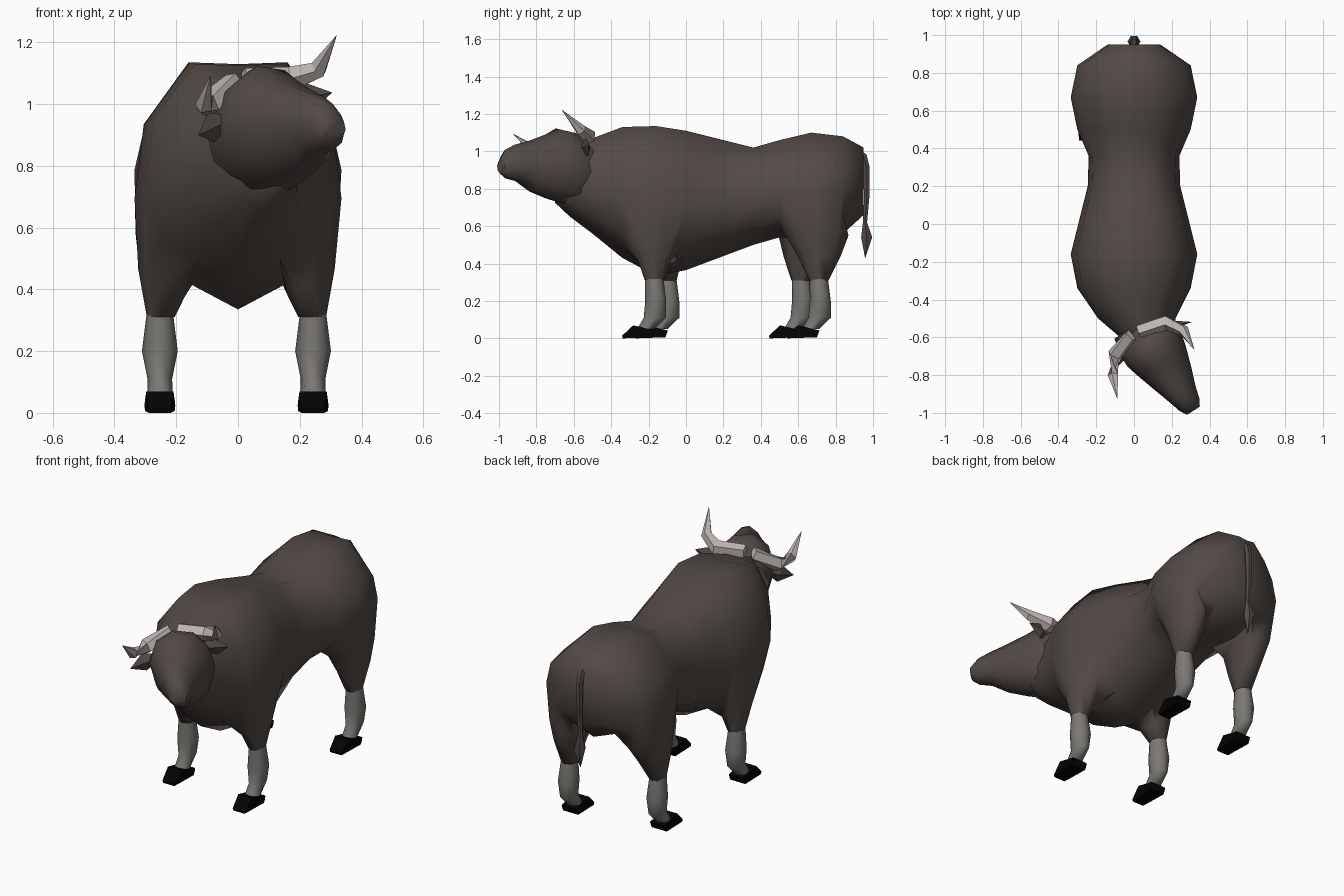
import bpy, bmesh, math
from mathutils import Vector

cube = bpy.data.objects.get("Cube")
if cube:
    bpy.data.objects.remove(cube, do_unlink=True)


def material(name, rgb):
    m = bpy.data.materials.new(name)
    m.use_nodes = True
    m.diffuse_color = (*rgb, 1)
    bsdf = next(n for n in m.node_tree.nodes if n.type == 'BSDF_PRINCIPLED')
    bsdf.inputs["Base Color"].default_value = (*rgb, 1)
    bsdf.inputs["Roughness"].default_value = 0.9
    return m


HIDE = material("dark brown hide", (0.085, 0.068, 0.06))
SHANK = material("grey lower leg", (0.2, 0.19, 0.175))
HOOF = material("black hoof", (0.001, 0.001, 0.001))
HORN = material("pale horn", (0.52, 0.46, 0.45))


def bridge(bm, a, b):
    n = len(a)
    for i in range(n):
        j = (i + 1) % n
        bm.faces.new((a[i], a[j], b[j], b[i]))


def skin(bm, rings):
    """Skin equal-length point rings and cap both ends."""
    rows = [[bm.verts.new(p) for p in ring] for ring in rings]
    for a, b in zip(rows, rows[1:]):
        bridge(bm, a, b)
    bm.faces.new(rows[0])
    bm.faces.new(rows[-1])
    return rows


def finish(bm, name, mat, sharp):
    bmesh.ops.remove_doubles(bm, verts=bm.verts, dist=0.0005)
    bmesh.ops.recalc_face_normals(bm, faces=bm.faces)
    mesh = bpy.data.meshes.new(name)
    bm.to_mesh(mesh)
    bm.free()
    mesh.materials.append(mat)
    mesh.polygons.foreach_set("use_smooth", [sharp > 0] * len(mesh.polygons))
    if sharp:
        mesh.set_sharp_from_angle(angle=math.radians(sharp))
    obj = bpy.data.objects.new(name, mesh)
    bpy.context.scene.collection.objects.link(obj)


def loft(name, rings, mat, sharp=55):
    bm = bmesh.new()
    skin(bm, rings)
    finish(bm, name, mat, sharp)


def flat_ring(x, y, z, rx, ry, tilt=0, lean=0):
    """Horizontal ring; tilt raises its front edge, lean its +rx edge."""
    pts = []
    for i in range(8):
        a = math.pi * i / 4
        c, s = math.cos(a), math.sin(a)
        pts.append(Vector((x + rx * c, y + ry * s, z - tilt * s + lean * c)))
    return pts


def hoof_ring(x, front, back, wf, wb, zf, zb):
    """Four corners, narrower at the toe."""
    return [Vector((x + wf, front, zf)), Vector((x + wb, back, zb)),
            Vector((x - wb, back, zb)), Vector((x - wf, front, zf))]


def tube(name, path, radii, mat, n=6, sharp=0):
    """Tapered tube through the path points."""
    rings = []
    for i, p in enumerate(path):
        t = (path[min(i + 1, len(path) - 1)] - path[max(i - 1, 0)]).normalized()
        u = t.cross(Vector((0, 1, 0.3))).normalized()
        v = t.cross(u)
        rings.append([p + radii[i] * (u * math.cos(a) + v * math.sin(a))
                      for a in (2 * math.pi * k / n for k in range(n))])
    loft(name, rings, mat, sharp)


# Trunk and neck: centre x, y, top, bottom, half width, half width of the
# back, depth share of the upper flank
TRUNK = [
    (0, 0.95, 1.02, 0.66, 0.14, 0.05, 0.25),
    (0, 0.84, 1.08, 0.56, 0.30, 0.11, 0.32),
    (0, 0.67, 1.10, 0.53, 0.335, 0.12, 0.32),
    (0, 0.50, 1.06, 0.54, 0.30, 0.11, 0.30),
    (0, 0.36, 1.02, 0.50, 0.24, 0.09, 0.25),
    (0, 0.20, 1.06, 0.44, 0.245, 0.10, 0.25),
    (0, 0.0, 1.11, 0.365, 0.295, 0.13, 0.25),
    (0, -0.16, 1.135, 0.335, 0.335, 0.16, 0.25),
    (0, -0.34, 1.13, 0.43, 0.30, 0.14, 0.25),
    (0.015, -0.50, 1.07, 0.56, 0.205, 0.09, 0.25),
    (0.08, -0.62, 1.05, 0.65, 0.13, 0.06, 0.25),
    (0.13, -0.70, 1.0, 0.725, 0.08, 0.04, 0.25),
]
# Lower half outline: share of width, share of depth from the top
OUTLINE = [(1, 0.55), (0.85, 0.8), (0.45, 0.9)]


def trunk_ring(cx, y, top, bot, w, back, flank):
    side = [(back, top)] + [(w * a, top + (bot - top) * b)
                            for a, b in [(0.91, flank)] + OUTLINE]
    half = [Vector((cx + x, y, z)) for x, z in side]
    other = [Vector((cx - x, y, z)) for x, z in reversed(side)]
    return ([Vector((cx, y, top - 0.006))] + half
            + [Vector((cx, y, bot))] + other)


# Upper limb rows from the top: z, x, y offset, share of leg shift, rx, ry, lean
FORE = [(0.42, 0.243, 0, 0.8, 0.075, 0.09, 0.045),
        (0.31, 0.245, 0, 1, 0.045, 0.05, 0)]
HIND = [(0.55, 0.235, 0.015, 0.4, 0.092, 0.168, 0.035),
        (0.44, 0.242, 0.01, 0.8, 0.072, 0.115, 0.02),
        (0.31, 0.245, 0, 1, 0.045, 0.052, 0)]
# Legs: name, side, y, limb rows, trunk station above
LEGS = [("left_front", 1, -0.17, FORE, 7), ("right_front", -1, -0.10, FORE, 7),
        ("left_hind", 1, 0.71, HIND, 2), ("right_hind", -1, 0.615, HIND, 2)]

# Trunk with the upper limbs grown out of openings in its underside
body = bmesh.new()
rows = skin(body, [trunk_ring(*s) for s in TRUNK])
for name, sx, y, limb, k in LEGS:
    outer, mid, inner = (3, 4, 5) if sx > 0 else (9, 8, 7)
    rear, here, front = rows[k - 1], rows[k], rows[k + 1]
    loop = [here[outer], rear[outer], rear[mid], rear[inner],
            here[inner], front[inner], front[mid], front[outer]]
    bmesh.ops.delete(body, geom=[here[mid]], context='VERTS')
    base = TRUNK[k][1]
    for z, x, dy, share, rx, ry, lean in limb:
        ring = flat_ring(sx * x - 0.005, base + (y - base) * share + dy, z,
                         sx * rx, ry, 0, lean)
        nxt = [body.verts.new(p) for p in ring]
        bridge(body, loop, nxt)
        loop = nxt
    body.faces.new(loop)
finish(body, "trunk_and_upper_legs", HIDE, 70)

# Lower legs and hooves; rows are z, y shift, rx, ry
LOWER = [(0.32, 0, 0.043, 0.049), (0.2, 0.008, 0.058, 0.056),
         (0.11, 0.004, 0.04, 0.06), (0.05, -0.045, 0.041, 0.046)]
for name, sx, y, limb, k in LEGS:
    x = sx * 0.248 - 0.005
    loft(name + "_lower_leg",
         [flat_ring(x, y + d, z, rx, ry) for z, d, rx, ry in LOWER], SHANK)
    loft(name + "_hoof",
         [hoof_ring(x, y - 0.168, y - 0.01, 0.036, 0.048, 0, 0.006),
          hoof_ring(x, y - 0.172, y - 0.004, 0.037, 0.05, 0.014, 0.024),
          hoof_ring(x, y - 0.112, y + 0.004, 0.044, 0.048, 0.07, 0.042)],
         HOOF, 30)

# Turned and rolled head frame
yaw, roll = math.radians(32.5), math.radians(15)
FWD = Vector((math.sin(yaw), -math.cos(yaw), 0))
LEFT = Vector((math.cos(yaw) * math.cos(roll), math.sin(yaw) * math.cos(roll),
               math.sin(roll)))
UP = FWD.cross(LEFT)
HEAD = Vector((0.08, -0.62, 0.92))


def at(l, f, u):
    return HEAD + LEFT * l + FWD * f + UP * u


# Head: distance forward, rise, drop, half width
SKULL = [(-0.11, 0.13, 0.24, 0.15), (0.0, 0.195, 0.22, 0.168),
         (0.055, 0.21, 0.21, 0.165), (0.13, 0.175, 0.19, 0.145),
         (0.24, 0.14, 0.15, 0.11), (0.33, 0.12, 0.085, 0.08),
         (0.40, 0.09, 0.07, 0.06), (0.437, 0.035, 0.04, 0.04)]
rings = []
for f, rise, drop, w in SKULL:
    ring = []
    for k in range(10):
        a = 2 * math.pi * k / 10
        c, s = math.cos(a), math.sin(a)
        ring.append(at(w * s, f, c * (rise if c > 0 else drop)))
    rings.append(ring)
loft("head", rings, HIDE)

# Horns and ears, mirrored in the head frame
for sign, side in ((1, "left"), (-1, "right")):
    path = [at(sign * l, f, u) for l, f, u in
            ((0.02, -0.075, 0.16), (0.165, -0.035, 0.122),
             (0.228, 0.05, 0.14), (0.25, 0.165, 0.245))]
    tube(side + "_horn", path, [0.038, 0.042, 0.03, 0.001], HORN, n=5)

    ear = []
    for l, f, u, hf, hu in ((0.12, -0.01, 0.06, 0.02, 0.02),
                            (0.19, 0.0, 0.055, 0.02, 0.05),
                            (0.265, 0.035, 0.05, 0.001, 0.001)):
        ear.append([at(sign * l, f + a, u + b)
                    for a, b in ((hf, 0), (0, hu), (-hf, 0), (0, -hu))])
    loft(side + "_ear", ear, HIDE, 0)

# Tail with a pointed tuft
tail = [Vector((0, y, z)) for y, z in
        ((0.925, 1.0), (0.95, 0.975), (0.963, 0.92), (0.966, 0.75),
         (0.957, 0.62), (0.966, 0.54), (0.958, 0.43))]
tube("tail", tail, [0.012, 0.02, 0.02, 0.016, 0.013, 0.034, 0.001], HIDE, sharp=50)
